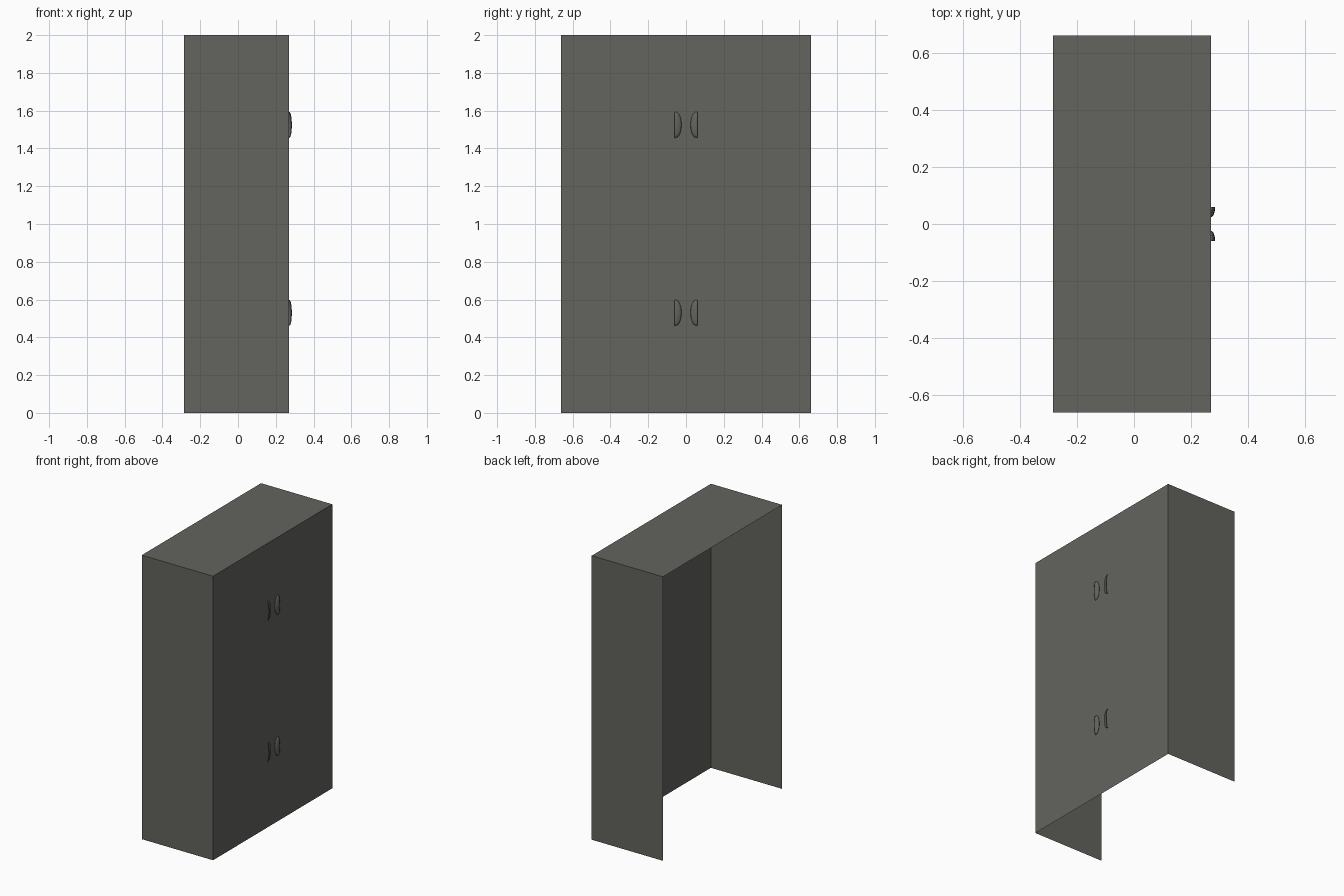
import bpy, bmesh, math

if "Cube" in bpy.data.objects:
    bpy.data.objects.remove(bpy.data.objects["Cube"])

X0, X1, Y, H = -0.285, 0.27, 0.663, 2.0


def material(name, rgb):
    m = bpy.data.materials.new(name)
    m.diffuse_color = (*rgb, 1)
    m.use_nodes = True
    m.node_tree.nodes["Principled BSDF"].inputs["Base Color"].default_value = m.diffuse_color
    return m


grey = material("dark warm grey", (0.125, 0.125, 0.112))


def add_object(name, bm, mat):
    me = bpy.data.meshes.new(name)
    bm.to_mesh(me)
    bm.free()
    me.materials.append(mat)
    ob = bpy.data.objects.new(name, me)
    bpy.context.collection.objects.link(ob)
    return ob


# cabinet shell: a box without its back (-x) and floor
bm = bmesh.new()
bmesh.ops.create_cube(bm, size=1)
for v in bm.verts:
    v.co.x = X1 if v.co.x > 0 else X0
    v.co.y = Y if v.co.y > 0 else -Y
    v.co.z = H if v.co.z > 0 else 0
bm.normal_update()
gone = [f for f in bm.faces if f.normal.x < -0.5 or f.normal.z < -0.5]
bmesh.ops.delete(bm, geom=gone, context='FACES')
add_object("cabinet_shell", bm, grey)


# cup handles: quarter ellipsoid shells, open on the outer side
def cup_handle(name, side, z):
    bm = bmesh.new()
    rings, segs = 8, 12
    grid = []
    for i in range(rings + 1):
        a = math.pi / 2 * i / rings
        row = []
        for j in range(segs + 1):
            t = math.pi * j / segs
            r = math.sin(t) ** 0.8 if 0 < j < segs else 0
            row.append(bm.verts.new((X1 + 0.015 * r * math.cos(a),
                                     side * (0.06 - 0.036 * r * math.sin(a)),
                                     z + 0.069 * math.cos(t))))
        grid.append(row)
    for i in range(rings):
        for j in range(segs):
            bm.faces.new((grid[i][j], grid[i + 1][j],
                          grid[i + 1][j + 1], grid[i][j + 1]))
    bmesh.ops.remove_doubles(bm, verts=bm.verts, dist=1e-5)
    bmesh.ops.recalc_face_normals(bm, faces=bm.faces)
    # face the shell outward, towards +x
    if sum(f.normal.x * f.calc_area() for f in bm.faces) < 0:
        bmesh.ops.reverse_faces(bm, faces=bm.faces)
    for f in bm.faces:
        f.smooth = True
    ob = add_object(name, bm, grey)
    mod = ob.modifiers.new("thickness", 'SOLIDIFY')
    mod.thickness = 0.003
    mod.offset = -1


for level, z in (("upper", 1.525), ("lower", 0.53)):
    for word, side in (("left", -1), ("right", 1)):
        cup_handle(f"{level}_{word}_handle", side, z)
